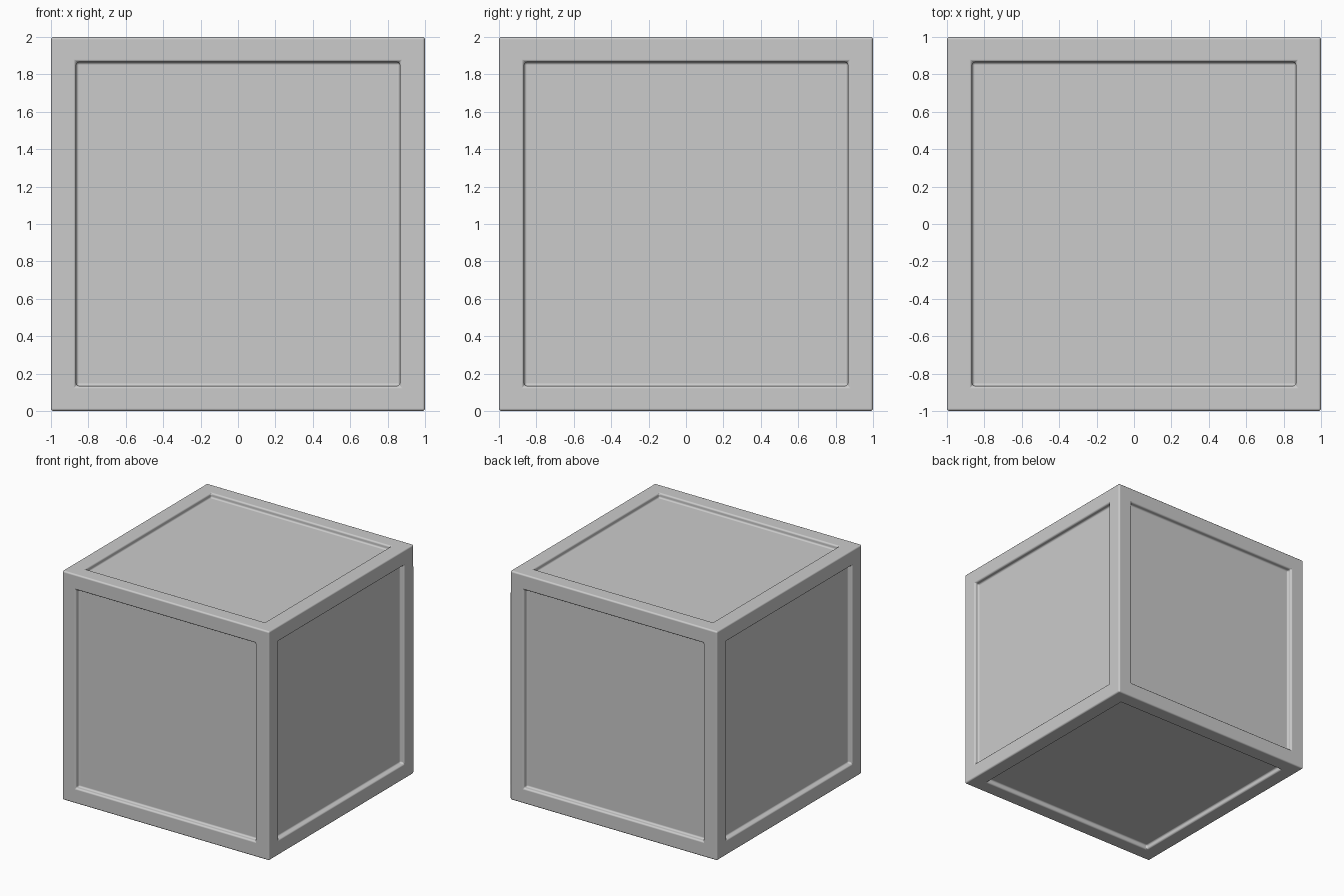
import bpy, bmesh
from mathutils import Matrix

if "Cube" in bpy.data.objects:
    bpy.data.objects.remove(bpy.data.objects["Cube"])

# Crate body: cube with a recessed square panel on each of the six sides
bm = bmesh.new()
bmesh.ops.create_cube(bm, size=2.0, matrix=Matrix.Translation((0, 0, 1)))
panels = list(bm.faces)
bmesh.ops.inset_individual(bm, faces=panels, thickness=0.19)
bmesh.ops.inset_individual(bm, faces=panels, thickness=0.002, depth=-0.04)
bmesh.ops.recalc_face_normals(bm, faces=bm.faces)

mesh = bpy.data.meshes.new("crate")
bm.to_mesh(mesh)
bm.free()
crate = bpy.data.objects.new("crate", mesh)
bpy.context.collection.objects.link(crate)

# Softened rims and corners
bevel = crate.modifiers.new("soft_edges", 'BEVEL')
bevel.width = 0.014
bevel.segments = 3
bevel.limit_method = 'ANGLE'
bevel.harden_normals = True

bpy.context.view_layer.objects.active = crate
crate.select_set(True)
bpy.ops.object.shade_smooth()
